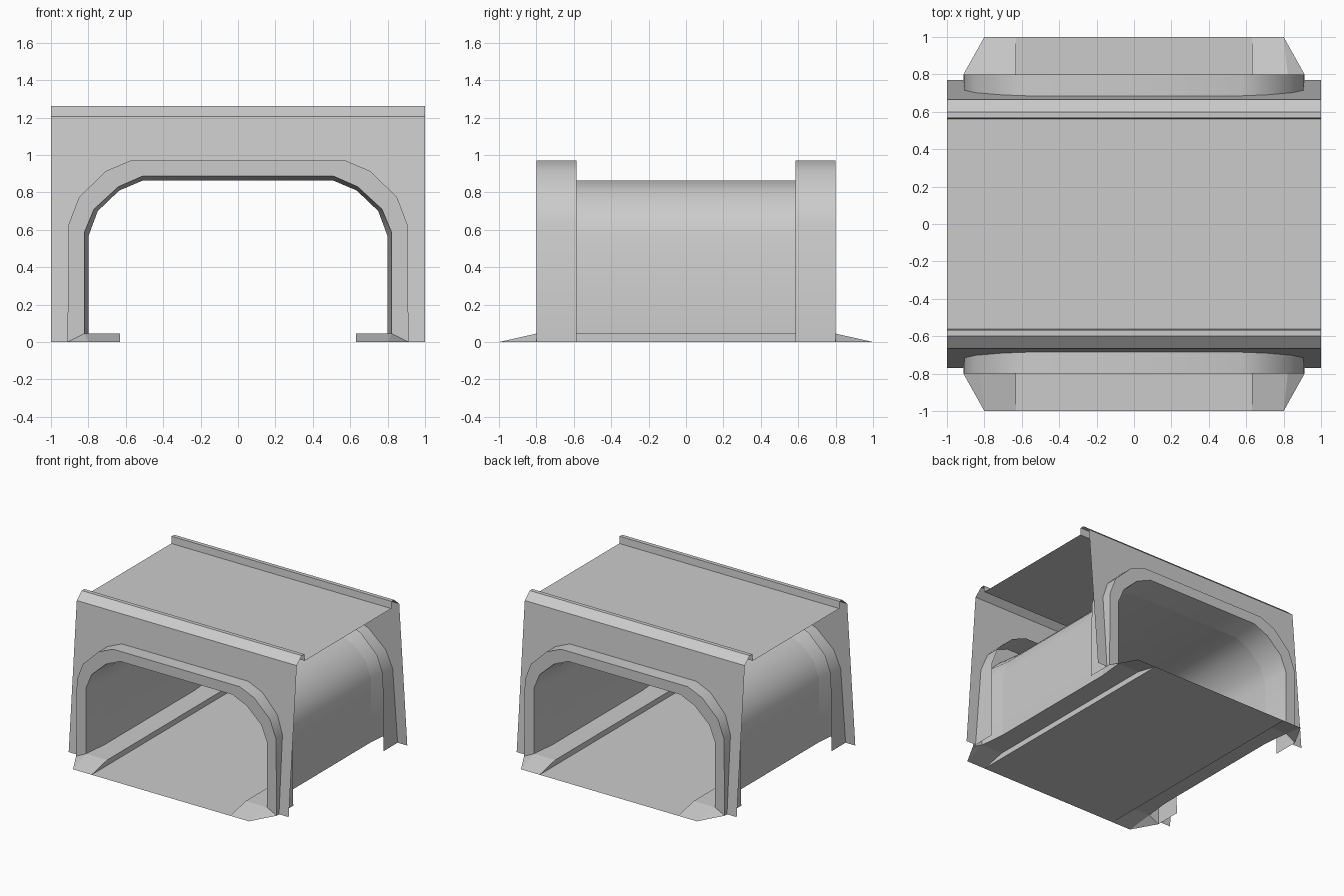
import bpy, math

if "Cube" in bpy.data.objects:
    bpy.data.objects.remove(bpy.data.objects["Cube"])

# Half profiles (x, z), from the foot up to the crown
OUTER = [(0.912, 0), (0.905, 0.63), (0.85, 0.775), (0.705, 0.915), (0.575, 0.97)]
MOUTH = [(0.822, 0.045), (0.822, 0.585), (0.77, 0.71), (0.64, 0.83), (0.51, 0.887)]
BORE = [(0.80, 0.045), (0.80, 0.565), (0.75, 0.70), (0.635, 0.81), (0.51, 0.863)]
WALL_TOP, MOUTH_Y, BORE_Y, CURB_X, CURB_Z = 1.205, 0.80, 0.585, 0.63, 0.045


def arch(half):
    """Full arch from right foot to left foot."""
    return half + [(-x, z) for x, z in reversed(half)]


def make(name, verts, faces, smooth=True):
    mesh = bpy.data.meshes.new(name)
    mesh.from_pydata(verts, [], faces)
    ob = bpy.data.objects.new(name, mesh)
    bpy.context.collection.objects.link(ob)
    bpy.ops.object.select_all(action='DESELECT')
    ob.select_set(True)
    bpy.context.view_layer.objects.active = ob
    if smooth:
        bpy.ops.object.shade_smooth_by_angle(angle=math.radians(32))
    return ob


def loft(name, rows, smooth=True):
    """Sheet through rows holding the same number of points."""
    n = len(rows[0])
    faces = [(r * n + i, r * n + i + 1, (r + 1) * n + i + 1, (r + 1) * n + i)
             for r in range(len(rows) - 1) for i in range(n - 1)]
    return make(name, [v for row in rows for v in row], faces, smooth)


def row(half, y):
    return [(x, y, z) for x, z in arch(half)]


# Tunnel lining
loft("tunnel_lining", [row(BORE, BORE_Y), row(BORE, -BORE_Y)])

for side, label in ((-1, "front"), (1, "back")):
    # Projecting portal frame: outer skin, face and tapered reveal
    loft(label + "_portal_frame",
         [row(OUTER, side * BORE_Y), row(OUTER, side * MOUTH_Y),
          row(MOUTH, side * MOUTH_Y), row(BORE, side * BORE_Y)][::-side])

    # Leaning end wall with the arch opening
    outline = [(1, 0), (1, WALL_TOP), (-1, WALL_TOP), (-1, 0)] + arch(OUTER)[::-1]
    verts = [(x, side * (0.77 - 0.105 * z / WALL_TOP), z) for x, z in outline]
    order = list(range(len(verts)))
    make(label + "_end_wall", verts, [order if side > 0 else order[::-1]], False).data.flip_normals()

# Roof deck with a bevelled parapet along both ends
edge = [(-0.665, WALL_TOP), (-0.60, 1.262), (-0.567, 1.262), (-0.562, WALL_TOP)]
deck = edge + [(-y, z) for y, z in reversed(edge)]
loft("roof_deck", [[(x, y, z) for y, z in deck] for x in (1, -1)], False).data.flip_normals()

# Road surface
make("road", [(-CURB_X, -1, 0), (CURB_X, -1, 0), (CURB_X, 1, 0), (-CURB_X, 1, 0)],
     [(0, 1, 2, 3)], False)

# Raised kerbs with ramped ends and sloping corners
stations = [(-1, 0.80, 0), (-MOUTH_Y, 0.822, CURB_Z), (-BORE_Y, 0.80, CURB_Z),
            (BORE_Y, 0.80, CURB_Z), (MOUTH_Y, 0.822, CURB_Z), (1, 0.80, 0)]
for s, label in ((-1, "left"), (1, "right")):
    verts = []
    for y, x, z in stations:
        verts += [(s * CURB_X, y, 0), (s * CURB_X, y, z), (s * x, y, z)]
    faces = [(3 * i + j, 3 * i + j + 1, 3 * i + j + 4, 3 * i + j + 3)
             for i in range(1, 4) for j in (0, 1)]
    faces += [(0, 4, 3), (0, 2, 5, 4), (12, 13, 15), (13, 14, 17, 15)]
    verts += [(s * 0.912, -MOUTH_Y, 0), (s * 0.912, MOUTH_Y, 0)]
    faces += [(2, 18, 5), (17, 14, 19)]
    if s < 0:
        faces = [f[::-1] for f in faces]
    make(label + "_kerb", verts, faces, False).data.flip_normals()
